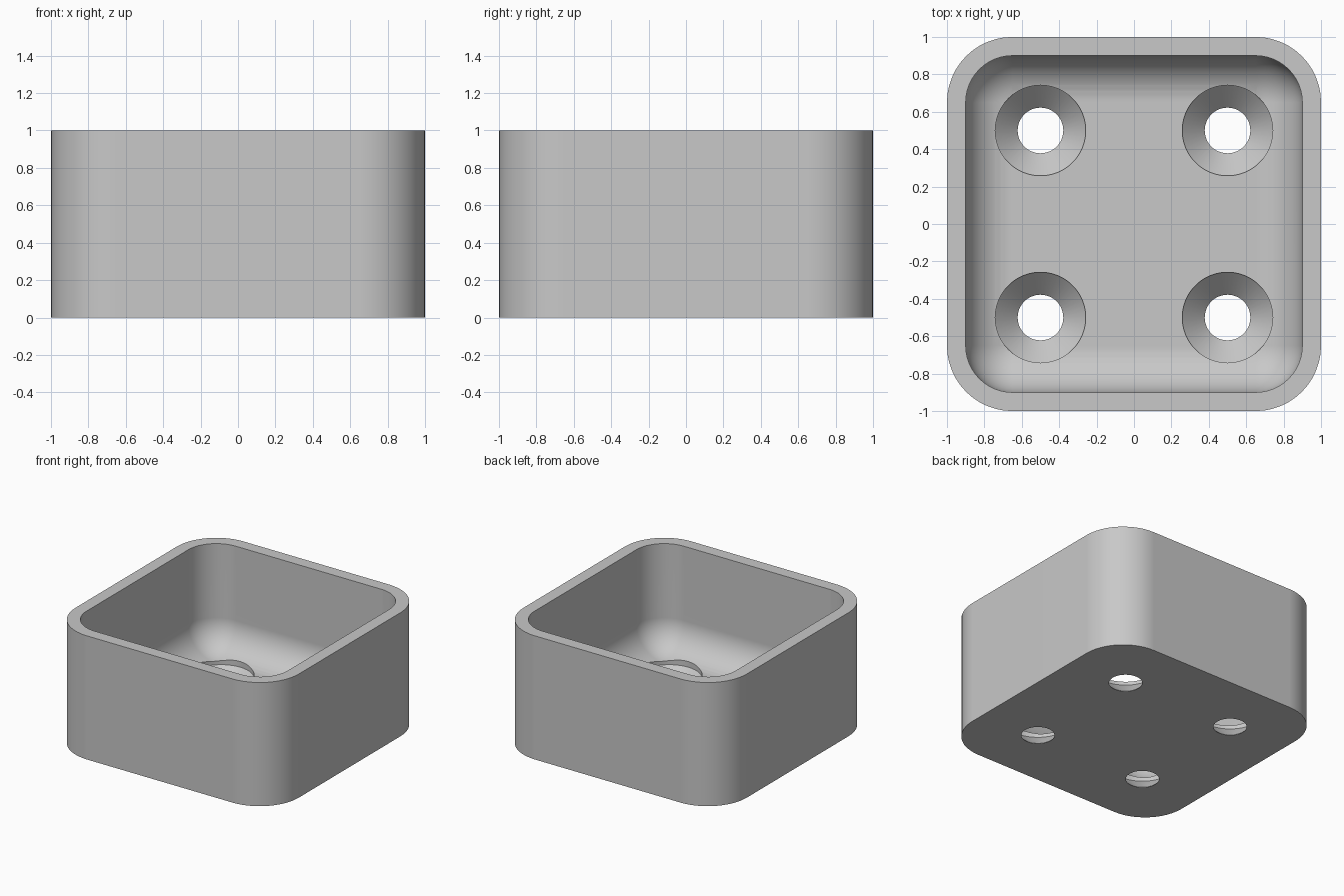
import bpy
import bmesh
from math import sin, cos, pi

cube = bpy.data.objects.get("Cube")
if cube:
    bpy.data.objects.remove(cube, do_unlink=True)

# Main sizes
HEIGHT, WALL, FLOOR = 1.0, 0.1, 0.15
OUTER_R, INNER_R = 0.35, 0.25
HOLE_R, SINK_R, SINK_TOP = 0.122, 0.242, 0.122
CORNER_STEPS, FILLET_STEPS, HOLE_STEPS = 12, 12, 48

grey = bpy.data.materials.new("light_grey")
grey.use_nodes = True
colour = (0.58, 0.58, 0.58, 1)
grey.diffuse_color = colour
grey.node_tree.nodes["Principled BSDF"].inputs["Base Color"].default_value = colour


def rounded_square(half, radius, z):
    """Points around a square with round corners."""
    points = []
    for k, (sx, sy) in enumerate([(1, 1), (-1, 1), (-1, -1), (1, -1)]):
        for i in range(CORNER_STEPS + 1):
            a = (k + i / CORNER_STEPS) * pi / 2
            points.append((sx * (half - radius) + radius * cos(a),
                           sy * (half - radius) + radius * sin(a), z))
    return points


def circle(radius, z, cx, cy):
    angles = [2 * pi * i / HOLE_STEPS for i in range(HOLE_STEPS)]
    return [(cx + radius * cos(a), cy + radius * sin(a), z) for a in angles]


def loft(name, outlines):
    """Closed solid through a stack of outlines, capped at both ends."""
    bm = bmesh.new()
    rings = [[bm.verts.new(p) for p in outline] for outline in outlines]
    n = len(rings[0])
    for low, high in zip(rings, rings[1:]):
        for i in range(n):
            j = (i + 1) % n
            bm.faces.new((low[i], low[j], high[j], high[i]))
    bm.faces.new(rings[0][::-1])
    bm.faces.new(rings[-1])
    bmesh.ops.remove_doubles(bm, verts=bm.verts, dist=0.0001)
    bmesh.ops.recalc_face_normals(bm, faces=bm.faces)
    mesh = bpy.data.meshes.new(name)
    bm.to_mesh(mesh)
    bm.free()
    mesh.materials.append(grey)
    obj = bpy.data.objects.new(name, mesh)
    bpy.context.collection.objects.link(obj)
    return obj


# Tray: outer wall, flat rim, inner wall, then a fillet down to the floor
inner = 1 - WALL
outlines = [rounded_square(1, OUTER_R, 0),
            rounded_square(1, OUTER_R, HEIGHT),
            rounded_square(inner, INNER_R, HEIGHT)]
for i in range(FILLET_STEPS + 1):
    a = pi / 2 * (1 - i / FILLET_STEPS)
    r = INNER_R * sin(a)
    outlines.append(rounded_square(inner - INNER_R + r, r,
                                   FLOOR + INNER_R * (1 - cos(a))))
tray = loft("tray", outlines)
bpy.context.view_layer.objects.active = tray

# Four countersunk screw holes through the floor
for cx in (-0.5, 0.5):
    for cy in (-0.5, 0.5):
        cutter = loft("hole_cutter", [circle(HOLE_R, -0.1, cx, cy),
                                      circle(HOLE_R, 0.002, cx, cy),
                                      circle(SINK_R, SINK_TOP, cx, cy),
                                      circle(SINK_R, 0.5, cx, cy)])
        cutter.hide_render = True
        cut = tray.modifiers.new("screw_hole", "BOOLEAN")
        cut.operation = "DIFFERENCE"
        cut.solver = "EXACT"
        cut.object = cutter
        bpy.ops.object.modifier_apply(modifier=cut.name)
        bpy.data.objects.remove(cutter, do_unlink=True)

# Smooth curves with crisp rims
bpy.ops.object.select_all(action="DESELECT")
tray.select_set(True)
bpy.ops.object.shade_smooth_by_angle(angle=pi / 6)
weighted = tray.modifiers.new("even_shading", "WEIGHTED_NORMAL")
weighted.keep_sharp = True
